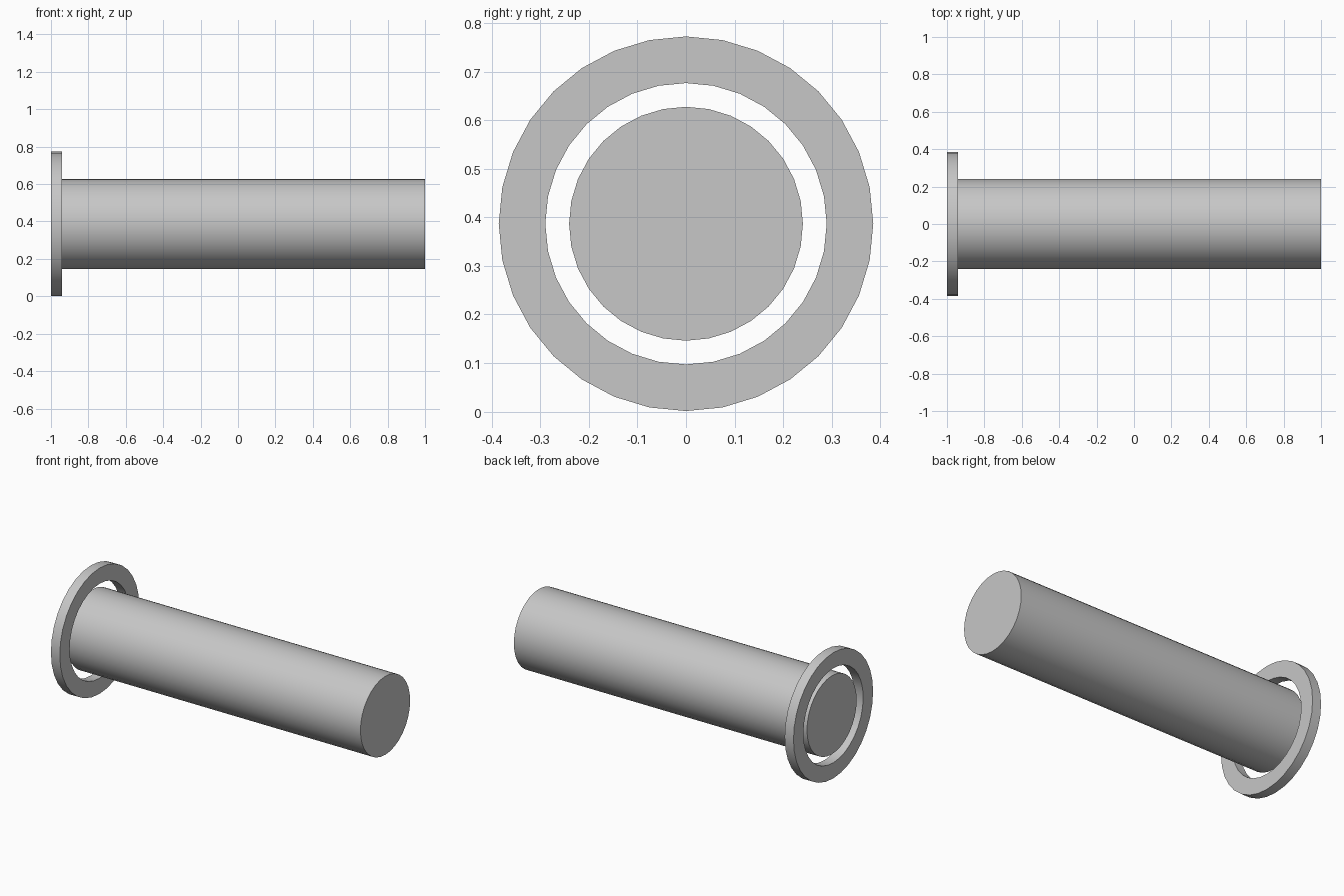
import bpy
import bmesh
from math import pi, cos, sin

default = bpy.data.objects.get("Cube")
if default:
    bpy.data.objects.remove(default, do_unlink=True)

SIDES = 32
AXIS_HEIGHT = 0.387

grey = bpy.data.materials.new("light_grey")
grey.use_nodes = True
grey.diffuse_color = (0.57, 0.57, 0.57, 1)
grey.node_tree.nodes["Principled BSDF"].inputs["Base Color"].default_value = grey.diffuse_color


def circle(bm, x, radius):
    """Ring of vertices around the x axis."""
    angles = [2 * pi * i / SIDES for i in range(SIDES)]
    return [bm.verts.new((x, radius * cos(a), radius * sin(a))) for a in angles]


def bridge(bm, first, second):
    for i in range(SIDES):
        j = (i + 1) % SIDES
        bm.faces.new((first[i], first[j], second[j], second[i]))


def turned_part(name, profile, closed):
    """Sweep an (x, radius) profile round the x axis; cap the ends if open."""
    bm = bmesh.new()
    loops = [circle(bm, x, r) for x, r in profile]
    for first, second in zip(loops, loops[1:]):
        bridge(bm, first, second)
    if closed:
        bridge(bm, loops[-1], loops[0])
    else:
        bm.faces.new(loops[0])
        bm.faces.new(loops[-1])
    bmesh.ops.recalc_face_normals(bm, faces=bm.faces)
    mesh = bpy.data.meshes.new(name)
    bm.to_mesh(mesh)
    bm.free()
    mesh.materials.append(grey)
    obj = bpy.data.objects.new(name, mesh)
    obj.location.z = AXIS_HEIGHT
    bpy.context.collection.objects.link(obj)
    bpy.ops.object.select_all(action='DESELECT')
    obj.select_set(True)
    bpy.context.view_layer.objects.active = obj
    bpy.ops.object.shade_smooth_by_angle(angle=pi / 6)


# Solid shaft, its near end sitting inside the collar
turned_part("shaft", [(-0.99, 0.241), (1, 0.241)], closed=False)

# Loose flat collar round the end of the shaft
turned_part("collar_ring", [(-1, 0.29), (-1, 0.386), (-0.94, 0.386), (-0.94, 0.29)], closed=True)
